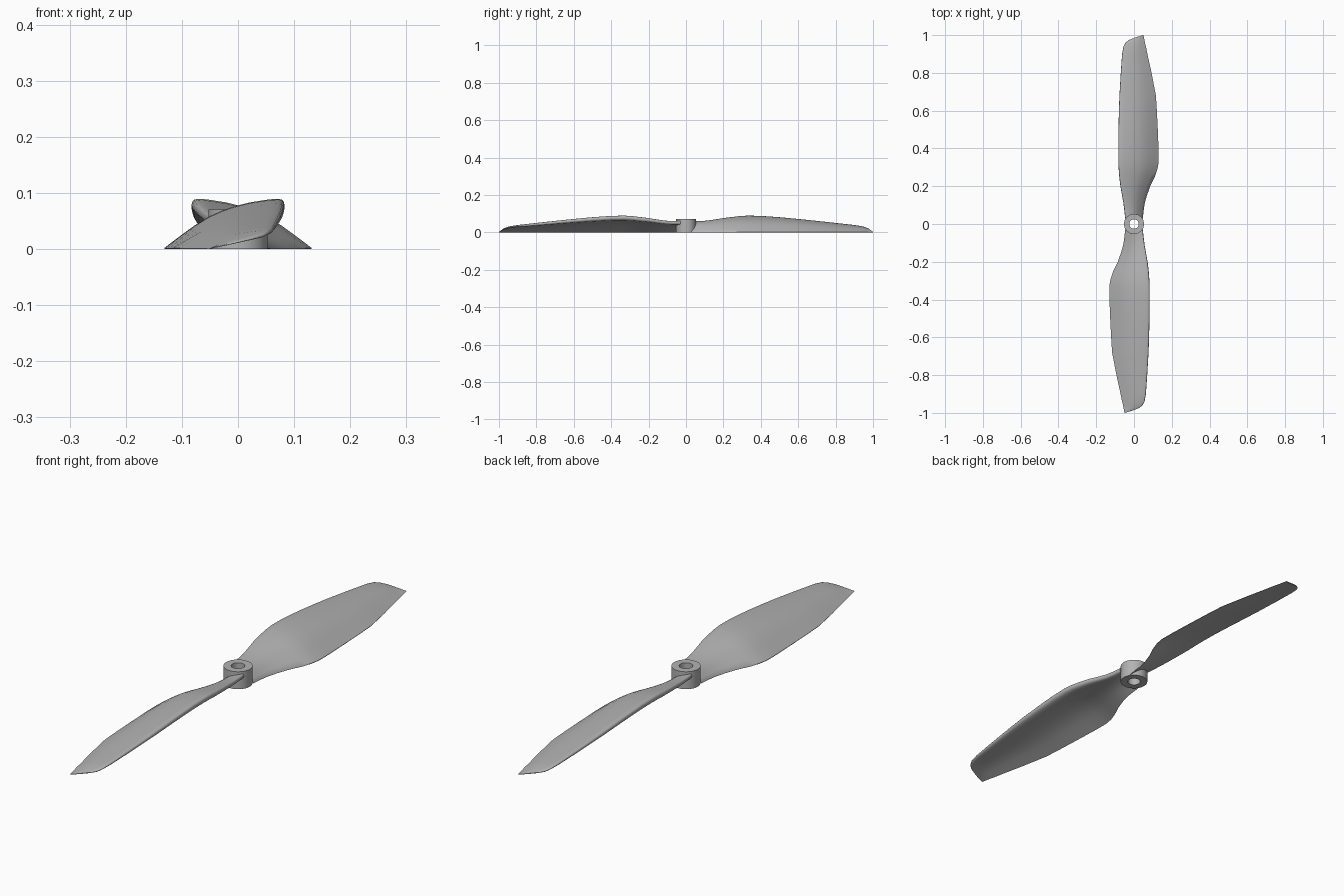
import bpy, bmesh, math

grey = bpy.data.materials.new("light grey plastic")
grey.diffuse_color = (0.45, 0.45, 0.45, 1)

# Blade stations: y, leading x, trailing x, leading edge height, camber scale
STATIONS = [
    (0.03, -0.047, 0.047, 0.050, 0.70), (0.07, -0.051, 0.051, 0.050, 0.70),
    (0.11, -0.056, 0.057, 0.052, 0.72), (0.15, -0.063, 0.068, 0.057, 0.77),
    (0.20, -0.072, 0.086, 0.064, 0.85), (0.25, -0.078, 0.110, 0.069, 0.93),
    (0.29, -0.081, 0.124, 0.073, 0.98), (0.33, -0.083, 0.131, 0.075, 1.0),
    (0.40, -0.083, 0.130, 0.074, 0.98), (0.50, -0.082, 0.126, 0.068, 0.90),
    (0.60, -0.080, 0.121, 0.060, 0.80), (0.68, -0.077, 0.116, 0.053, 0.71),
    (0.80, -0.070, 0.093, 0.042, 0.58), (0.90, -0.063, 0.071, 0.033, 0.43),
    (0.94, -0.056, 0.063, 0.028, 0.36), (0.96, -0.045, 0.058, 0.023, 0.28),
    (0.975, -0.025, 0.055, 0.018, 0.20), (0.988, 0.008, 0.0525, 0.010, 0.12),
    (1.0, 0.048, 0.050, 0.001, 0.04),
]
# Cambered section: chord fraction and offset above the chord line
UPPER = [(0.0, 0.0), (0.004, 0.008), (0.018, 0.014), (0.05, 0.018), (0.12, 0.0225),
         (0.2, 0.026), (0.3, 0.030), (0.4, 0.032), (0.52, 0.0325), (0.63, 0.030),
         (0.75, 0.023), (0.88, 0.0125), (1.0, 0.002)]
LOWER = [(1.0, 0.0), (0.88, 0.005), (0.75, 0.010), (0.63, 0.012), (0.52, 0.011),
         (0.4, 0.008), (0.3, 0.004), (0.2, 0.0), (0.12, -0.004), (0.05, -0.007),
         (0.015, -0.005)]
SECTION = UPPER + LOWER


def finish(name, bm, angle):
    bmesh.ops.recalc_face_normals(bm, faces=bm.faces)
    mesh = bpy.data.meshes.new(name)
    bm.to_mesh(mesh)
    bm.free()
    mesh.materials.append(grey)
    ob = bpy.data.objects.new(name, mesh)
    bpy.context.collection.objects.link(ob)
    bpy.ops.object.select_all(action='DESELECT')
    ob.select_set(True)
    bpy.context.view_layer.objects.active = ob
    bpy.ops.object.shade_smooth_by_angle(angle=math.radians(angle))
    return ob


def loft(bm, rings, closed=False):
    n = len(rings[0])
    pairs = list(zip(rings, rings[1:]))
    if closed:
        pairs.append((rings[-1], rings[0]))
    for a, b in pairs:
        for i in range(n):
            j = (i + 1) % n
            bm.faces.new((a[i], a[j], b[j], b[i]))


# Two twisted blades, half a turn apart
for name, s in (("back_blade", 1), ("front_blade", -1)):
    bm = bmesh.new()
    rings = []
    for y, x0, x1, z, k in STATIONS:
        rings.append([bm.verts.new((s * (x0 + (x1 - x0) * t), s * y,
                                    max(0.0, z * (1 - t) + k * h)))
                      for t, h in SECTION])
    loft(bm, rings)
    bm.faces.new(rings[0])
    bm.faces.new(rings[-1])
    finish(name, bm, 50)

# Hub: a ring with a shaft hole through it
bm = bmesh.new()
rings = []
for r, z in ((0.025, 0.0), (0.053, 0.0), (0.053, 0.07), (0.025, 0.07)):
    rings.append([bm.verts.new((r * math.cos(a * math.tau / 48),
                                r * math.sin(a * math.tau / 48), z))
                  for a in range(48)])
loft(bm, rings, closed=True)
finish("hub", bm, 30)
